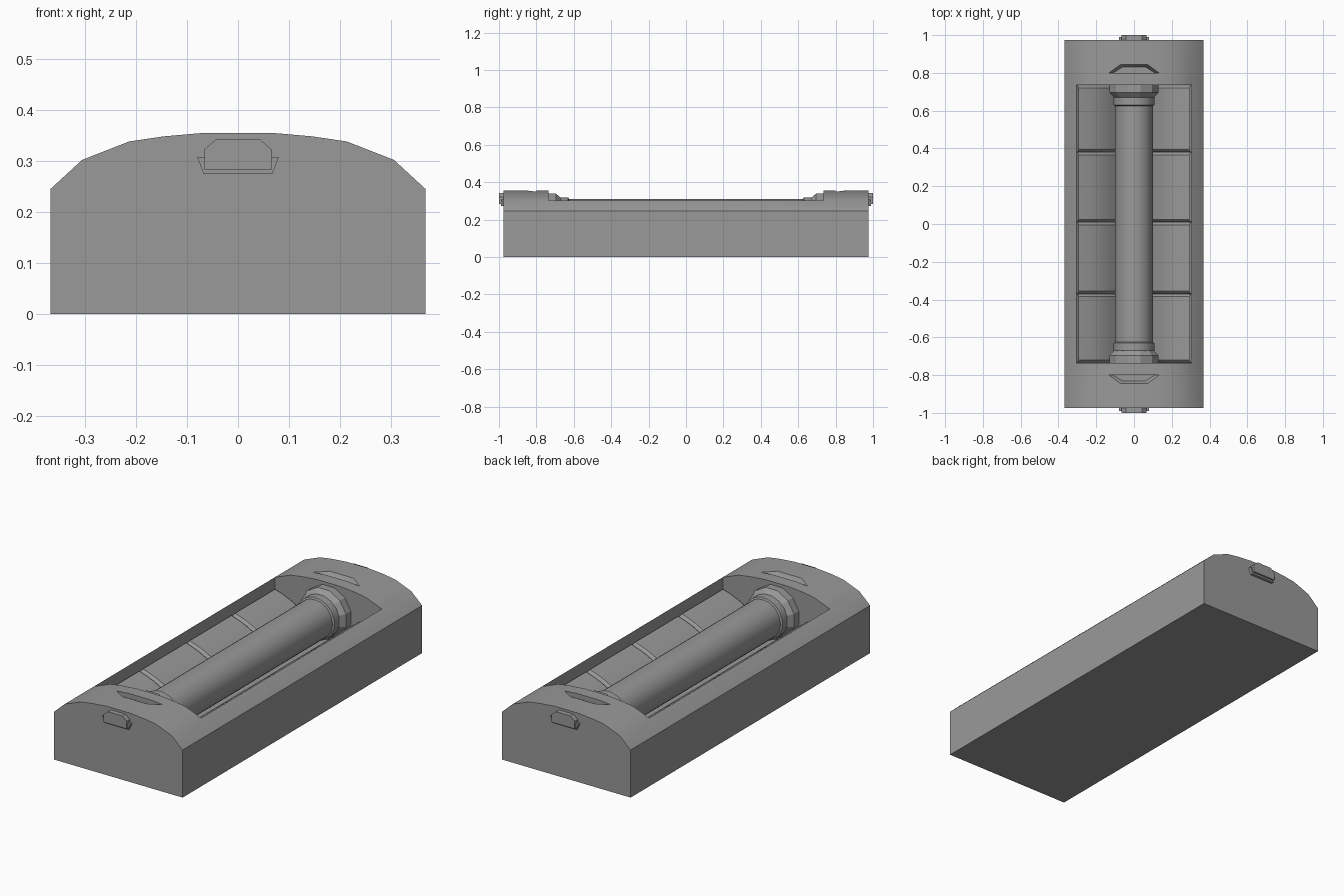
import bpy, bmesh, math
from mathutils import Vector

cube = bpy.data.objects.get("Cube")
if cube:
    bpy.data.objects.remove(cube, do_unlink=True)

grey = bpy.data.materials.new("plain_grey")
grey.use_nodes = True
colour = (0.32, 0.32, 0.32, 1)
grey.diffuse_color = colour
grey.node_tree.nodes["Principled BSDF"].inputs["Base Color"].default_value = colour


def finish(name, bm, angle=30):
    bmesh.ops.recalc_face_normals(bm, faces=bm.faces)
    mesh = bpy.data.meshes.new(name)
    bm.to_mesh(mesh)
    bm.free()
    mesh.materials.append(grey)
    obj = bpy.data.objects.new(name, mesh)
    bpy.context.collection.objects.link(obj)
    smooth(obj, angle)
    return obj


def smooth(obj, angle):
    bpy.ops.object.select_all(action='DESELECT')
    obj.select_set(True)
    bpy.context.view_layer.objects.active = obj
    bpy.ops.object.shade_smooth_by_angle(angle=math.radians(angle))


def loft(name, rings, angle=30):
    """Skin matching rings of points and cap both ends."""
    bm = bmesh.new()
    loops = [[bm.verts.new(p) for p in ring] for ring in rings]
    for a, b in zip(loops, loops[1:]):
        for i in range(len(a)):
            j = (i + 1) % len(a)
            bm.faces.new((a[i], a[j], b[j], b[i]))
    bm.faces.new(loops[0])
    bm.faces.new(loops[-1])
    return finish(name, bm, angle)


def prism(name, profile, y0, y1, angle=30):
    """Extrude an x-z profile along y."""
    return loft(name, [[(x, y, z) for x, z in profile] for y in (y0, y1)], angle)


def mirrored(half):
    return half + [(-x, z) for x, z in reversed(half)]


def lathe(name, stations, sides, z, angle):
    """Turned part along y from (y, radius) stations."""
    turn = [math.tau * (i + 0.5) / sides for i in range(sides)]
    return loft(name, [[(r * math.cos(t), y, z + r * math.sin(t)) for t in turn]
                       for y, r in stations], angle)


def carve(obj, cutter):
    mod = obj.modifiers.new("carve", 'BOOLEAN')
    mod.operation = 'DIFFERENCE'
    mod.solver = 'EXACT'
    mod.object = cutter
    bpy.context.view_layer.objects.active = obj
    bpy.ops.object.modifier_apply(modifier=mod.name)
    bpy.data.objects.remove(cutter, do_unlink=True)


# Arched case with a deep trough
case = prism("case", mirrored([(-.367, 0), (-.367, .245), (-.305, .302), (-.213, .338),
                               (-.145, .348), (-.065, .355)]), -.975, .975)
carve(case, prism("trough_cutter", mirrored([(-.305, .5), (-.305, .22), (-.2, .12),
                                             (-.1, .09)]), -.735, .735))

# Trapezoid finger notches with a ramped floor
for s in (-1, 1):
    top = [(-.14, .80), (-.07, .845), (.07, .845), (.14, .80)]
    low = [(-.11, .80), (-.06, .832), (.06, .832), (.11, .80)]
    carve(case, loft("notch_cutter", [[(x, s * y, .40) for x, y in top],
                                      [(x, s * y, .355) for x, y in top],
                                      [(x, s * y, .33) for x, y in low]]))
smooth(case, 30)

# Padded lining, four pads down each side
edges = [-.735, -.37, .01, .38, .735]
for side, label in ((-1, "right"), (1, "left")):
    for n, (y0, y1) in enumerate(zip(edges, edges[1:]), 1):
        rings = []
        for y, sink in ((y0, .02), (y0 + .005, .008), (y0 + .015, 0),
                        (y1 - .015, 0), (y1 - .005, .008), (y1, .02)):
            face = []
            for k in range(7):
                t = k / 6
                puff = .02 * math.sin(math.pi * t) - sink
                face.append((side * (.293 - .213 * t + puff * -.5), y,
                             .25 - .13 * t + puff * .85))
            rings.append(face + [(side * .08, y, .08), (side * .293, y, .08)])
        loft(f"{label}_pad_{n}", rings, 35)

# Central tube with collars and flared end caps
lathe("tube", [(-.64, .1), (.64, .1)], 32, .21, 30)
for s, label in ((-1, "front"), (1, "back")):
    lathe(label + "_collar", [(s * .625, .1), (s * .63, .11), (s * .67, .11),
                              (s * .675, .1)], 16, .21, 25)
    lathe(label + "_cap", [(s * .665, .105), (s * .675, .115), (s * .695, .133),
                           (s * .74, .133)], 12, .21, 20)

    # End latch: chamfered knob over a flared base
    prism(label + "_latch", mirrored([(-.066, .283), (-.066, .322), (-.042, .343)]),
          s * .97, s * 1.0)
    prism(label + "_latch_base", mirrored([(-.067, .274), (-.08, .308)]),
          s * .97, s * .99)
